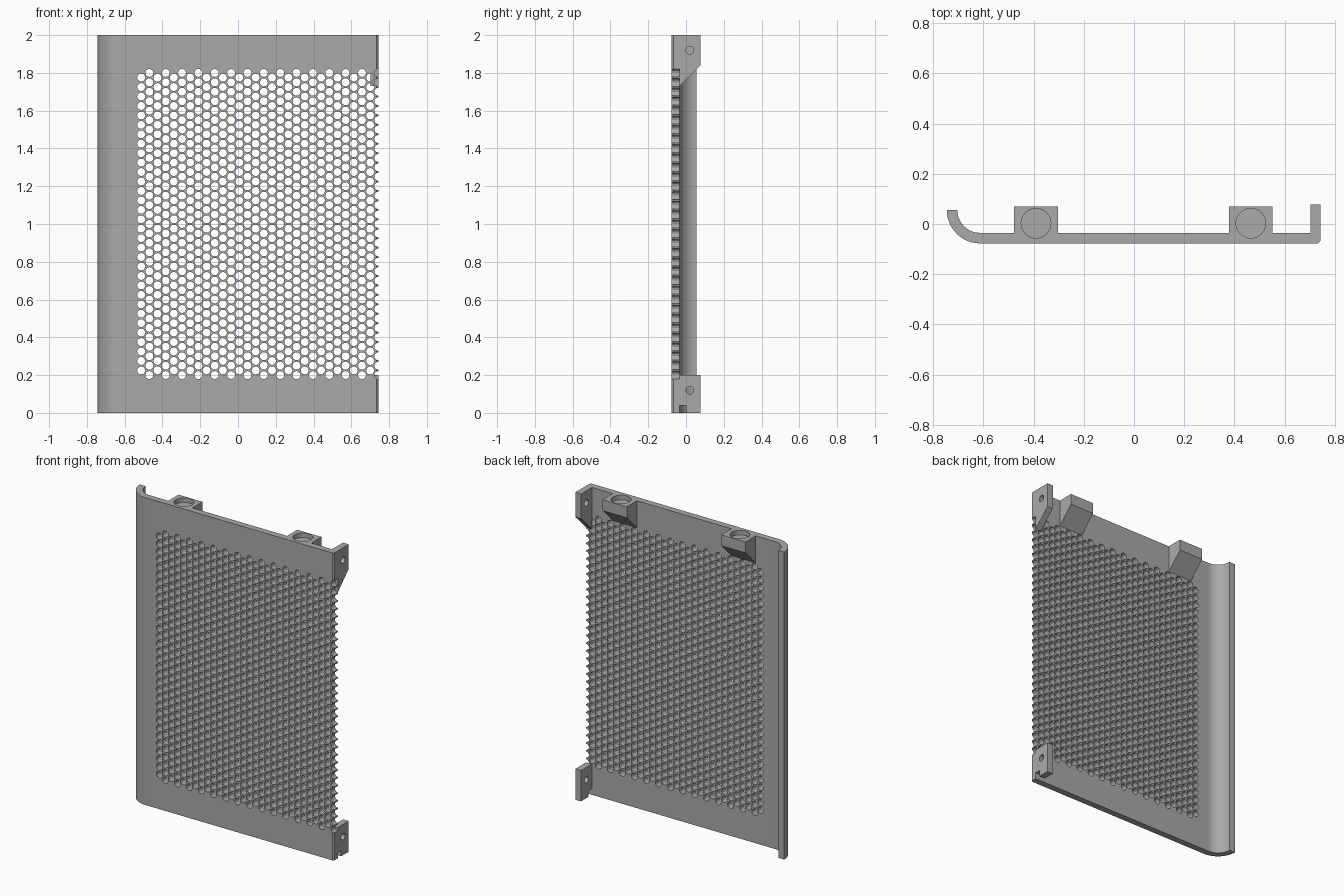
import bpy, bmesh, math
from mathutils import Matrix, Vector

if "Cube" in bpy.data.objects:
    bpy.data.objects.remove(bpy.data.objects["Cube"])

grey = bpy.data.materials.new("plain_grey")
grey.use_nodes = True
COLOUR = (0.4, 0.4, 0.4, 1)
grey.diffuse_color = COLOUR
grey.node_tree.nodes["Principled BSDF"].inputs["Base Color"].default_value = COLOUR

AXES = {"x": ((0, 1, 0), (0, 0, 1), (1, 0, 0)),
        "y": ((1, 0, 0), (0, 0, 1), (0, -1, 0)),
        "z": ((1, 0, 0), (0, 1, 0), (0, 0, 1))}


def arc(cx, cy, r, start, end, n):
    """Points along an arc, angles in degrees."""
    angles = [math.radians(start + (end - start) * i / n) for i in range(n + 1)]
    return [(cx + r * math.cos(a), cy + r * math.sin(a)) for a in angles]


def circle(cx, cy, r, n):
    return arc(cx, cy, r, 0, 360, n)[:-1]


def prism(name, outlines, axis, low, high):
    """Extrude filled outlines along an axis; inner outlines become holes."""
    curve = bpy.data.curves.new(name, "CURVE")
    curve.dimensions, curve.fill_mode = "2D", "BOTH"
    curve.extrude = (high - low) / 2
    for pts in outlines:
        spline = curve.splines.new("POLY")
        spline.points.add(len(pts) - 1)
        for p, (u, v) in zip(spline.points, pts):
            p.co = (u, v, 0, 1)
        spline.use_cyclic_u = True
    temp = bpy.data.objects.new(name + "_curve", curve)
    bpy.context.collection.objects.link(temp)
    deps = bpy.context.evaluated_depsgraph_get()
    mesh = bpy.data.meshes.new_from_object(temp.evaluated_get(deps))
    bpy.data.objects.remove(temp)
    bpy.data.curves.remove(curve)

    u, v, w = (Vector(a) for a in AXES[axis])
    basis = Matrix((u, v, w)).transposed().to_4x4()
    normal = Vector([abs(c) for c in w])
    mesh.transform(Matrix.Translation(normal * (low + high) / 2) @ basis)
    bm = bmesh.new()
    bm.from_mesh(mesh)
    bmesh.ops.remove_doubles(bm, verts=bm.verts, dist=1e-5)
    bmesh.ops.recalc_face_normals(bm, faces=bm.faces)
    for f in bm.faces:
        f.smooth = False
    bm.to_mesh(mesh)
    bm.free()
    mesh.name = name
    mesh.materials.clear()
    mesh.materials.append(grey)
    obj = bpy.data.objects.new(name, mesh)
    bpy.context.collection.objects.link(obj)
    return obj


def activate(obj):
    bpy.ops.object.select_all(action="DESELECT")
    obj.select_set(True)
    bpy.context.view_layer.objects.active = obj


def cut(obj, cutter):
    mod = obj.modifiers.new("cut", "BOOLEAN")
    mod.operation, mod.solver, mod.object = "DIFFERENCE", "EXACT", cutter
    activate(obj)
    bpy.ops.object.modifier_apply(modifier=mod.name)


EDGE, FRONT, BACK, TOP = 0.743, -0.077, -0.035, 2.0
BEND = -0.613
PITCH, RADIUS, SIDES = 0.05, 0.0212, 12

# Perforated panel, with the last column of holes notching its right edge
columns = 30
outline = [(BEND, 0), (EDGE, 0)]
holes = []
for c in range(columns):
    odd = c % 2
    x = EDGE - (columns - 1 - c) * PITCH * math.sqrt(3) / 2
    for r in range(32 + odd):
        z = 0.2 + PITCH * (r + (0 if odd else 0.5))
        if c == columns - 1:
            outline += arc(x, z, RADIUS, 270, 90, SIDES // 2)
        else:
            holes.append(circle(x, z, RADIUS, SIDES))
outline += [(EDGE, TOP), (BEND, TOP)]
panel = prism("perforated_panel", [outline] + holes, "y", FRONT, BACK)

# Eased front corner of the notched edge
corner = [(EDGE - 0.01, FRONT), (EDGE - 0.005, FRONT - 0.02),
          (EDGE + 0.02, FRONT), (EDGE + 0.02, FRONT + 0.03), (EDGE, FRONT + 0.01)]
cutter = prism("corner_cutter", [corner], "z", -0.1, 2.1)
cut(panel, cutter)
bpy.data.objects.remove(cutter)

# Curved side lip
lip_y = 0.055
lip = (arc(BEND, lip_y, lip_y - FRONT, 180, 270, 16)
       + arc(BEND, lip_y, lip_y - BACK, 270, 180, 16))
curved_lip = prism("curved_lip", [lip], "z", 0, TOP)
activate(curved_lip)
bpy.ops.object.shade_smooth_by_angle()

# Top bosses with a round blind socket that also bites into the panel
boss_profile = [(BACK, 1.825), (0.069, 1.929), (0.069, TOP), (BACK, TOP)]
for side, x in (("right", -0.39), ("left", 0.465)):
    boss = prism(side + "_boss", [boss_profile], "x", x - 0.087, x + 0.087)
    socket = prism("socket_cutter", [circle(x, 0.003, 0.059, 32)], "z", 1.97, 2.05)
    cut(boss, socket)
    cut(panel, socket)
    bpy.data.objects.remove(socket)

# Side brackets with screw holes
outer = -FRONT
upper = [(BACK, 1.73), (outer, 1.84), (outer, TOP), (BACK, TOP)]
lower = [(BACK, 0.04), (0, 0.04), (0, 0), (outer, 0), (outer, 0.2), (BACK, 0.2)]
for name, profile, z in (("upper_bracket", upper, 1.92), ("lower_bracket", lower, 0.12)):
    prism(name, [profile, circle(0.02, z, 0.021, 16)], "x", 0.702, EDGE)
